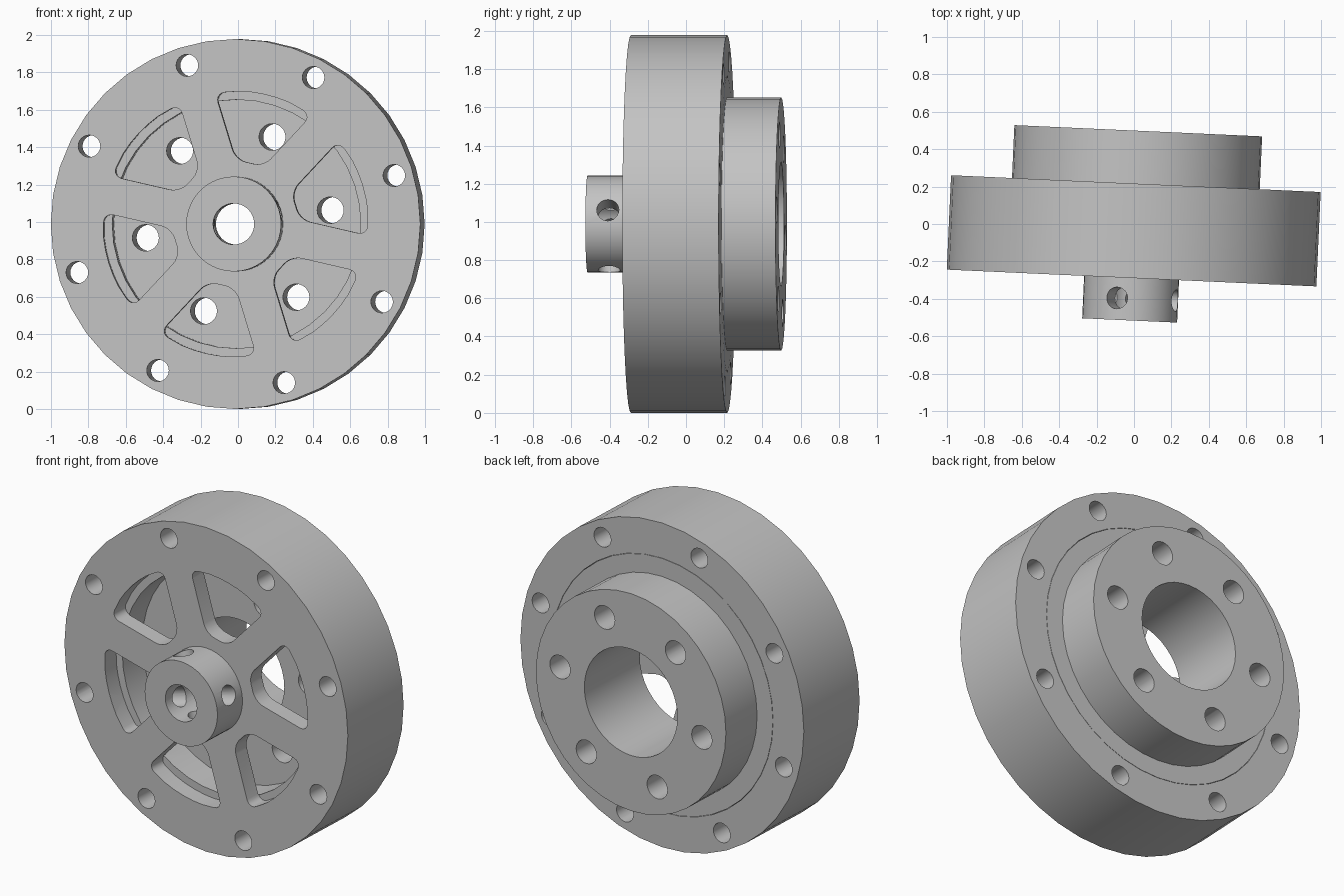
import bpy, bmesh
from math import sin, cos, asin, pi, radians
from mathutils import Matrix, Vector

cube = bpy.data.objects.get("Cube")
if cube:
    bpy.data.objects.remove(cube, do_unlink=True)

SIDES = 40
RADIUS = 0.989
PHASE = radians(17)          # turn of the wheel pattern
BOLT_PHASE = radians(8.5)    # turn of the housing pattern
POSE = Matrix.Translation((0, -0.004, RADIUS)) @ Matrix.Rotation(radians(-2.6), 4, 'Z')

grey = bpy.data.materials.new("light_grey_metal")
grey.use_nodes = True
colour = (0.55, 0.55, 0.55, 1)
grey.diffuse_color = colour
grey.node_tree.nodes["Principled BSDF"].inputs["Base Color"].default_value = colour


def make_object(name, bm):
    bmesh.ops.recalc_face_normals(bm, faces=bm.faces)
    mesh = bpy.data.meshes.new(name)
    bm.to_mesh(mesh)
    bm.free()
    ob = bpy.data.objects.new(name, mesh)
    bpy.context.collection.objects.link(ob)
    return ob


def lathe(name, profile):
    """Turn a closed (radius, depth) profile about the y axis."""
    bm = bmesh.new()
    rings = []
    for i in range(SIDES):
        a = 2 * pi * i / SIDES
        rings.append([bm.verts.new((r * cos(a), y, r * sin(a))) for r, y in profile])
    n = len(profile)
    for i in range(SIDES):
        one, two = rings[i], rings[(i + 1) % SIDES]
        for j in range(n):
            k = (j + 1) % n
            bm.faces.new((one[j], one[k], two[k], two[j]))
    return make_object(name, bm)


def add_rod(bm, start, end, radius):
    """Cylinder cutter between two points."""
    start, end = Vector(start), Vector(end)
    axis = end - start
    turn = axis.to_track_quat('Z', 'Y').to_matrix().to_4x4()
    bmesh.ops.create_cone(bm, cap_ends=True, segments=24, radius1=radius, radius2=radius,
                          depth=axis.length,
                          matrix=Matrix.Translation((start + end) / 2) @ turn)


def polar(r, a, y):
    return (r * cos(a), y, r * sin(a))


def add_bolt_holes(bm, count, circle, radius, phase):
    for i in range(count):
        a = phase + 2 * pi * i / count
        add_rod(bm, polar(circle, a, -0.45), polar(circle, a, 0.7), radius)


def add_pocket(bm, angle):
    """Rounded window between two parallel-sided spokes."""
    inner, outer, half_spoke = 0.335, 0.71, 0.1
    half = pi / 6 - asin(half_spoke / outer)
    off = (inner * sin(pi / 6) - half_spoke) / cos(pi / 6)
    pts = [(inner, 0, off), (inner, 0, -off)]
    pts += [polar(outer, half * t, 0) for t in (-1, -0.5, -0.25, 0, 0.25, 0.5, 1)]
    part = bmesh.new()
    verts = [part.verts.new(p) for p in pts]
    part.faces.new(verts)
    corners = [verts[0], verts[1], verts[2], verts[-1]]
    bmesh.ops.bevel(part, geom=corners, offset=0.055, segments=5, profile=0.5,
                    affect='VERTICES')
    bmesh.ops.translate(part, verts=part.verts, vec=(0, -0.35, 0))
    ext = bmesh.ops.extrude_face_region(part, geom=part.faces[:])
    moved = [g for g in ext["geom"] if isinstance(g, bmesh.types.BMVert)]
    bmesh.ops.translate(part, verts=moved, vec=(0, 0.168, 0))
    bmesh.ops.rotate(part, verts=part.verts, matrix=Matrix.Rotation(-angle, 3, 'Y'))
    temp = bpy.data.meshes.new("pocket_temp")
    part.to_mesh(temp)
    part.free()
    bm.from_mesh(temp)
    bpy.data.meshes.remove(temp)


def carve(ob, bm):
    """Cut the holes, then pose, shade and colour the part."""
    cutter = make_object(ob.name + "_cutter", bm)
    cutter.hide_render = True
    mod = ob.modifiers.new("holes", 'BOOLEAN')
    mod.operation = 'DIFFERENCE'
    mod.solver = 'EXACT'
    mod.object = cutter
    graph = bpy.context.evaluated_depsgraph_get()
    mesh = bpy.data.meshes.new_from_object(ob.evaluated_get(graph))
    ob.modifiers.clear()
    ob.data = mesh
    bpy.data.objects.remove(cutter, do_unlink=True)
    mesh.transform(POSE)
    mesh.materials.clear()
    mesh.materials.append(grey)
    for p in mesh.polygons:
        p.material_index = 0
        p.use_smooth = True
    mesh.set_sharp_from_angle(angle=radians(30))


# Wheel: front hub, spoked plate, rim and stepped rear recess
wheel = lathe("spoked_wheel", [
    (0.11, -0.512), (0.254, -0.512), (0.254, -0.285), (RADIUS, -0.285),
    (RADIUS, 0.22), (0.775, 0.22), (0.775, 0), (0.665, 0),
    (0.665, -0.185), (0.11, -0.185)])
cut = bmesh.new()
add_bolt_holes(cut, 8, 0.887, 0.059, PHASE)
for i in range(6):
    add_pocket(cut, PHASE + i * pi / 3)
# Set screw holes around the hub
for i in range(4):
    a = PHASE + i * pi / 2
    add_rod(cut, polar(0.08, a, -0.395), polar(0.32, a, -0.395), 0.058)
carve(wheel, cut)

# Rear housing: flange seated in the recess, with boss and wide bore
housing = lathe("rear_housing", [
    (0.325, 0.001), (0.773, 0.001), (0.773, 0.22), (0.663, 0.22),
    (0.663, 0.503), (0.325, 0.503)])
cut = bmesh.new()
add_bolt_holes(cut, 6, 0.5, 0.071, BOLT_PHASE)
carve(housing, cut)
